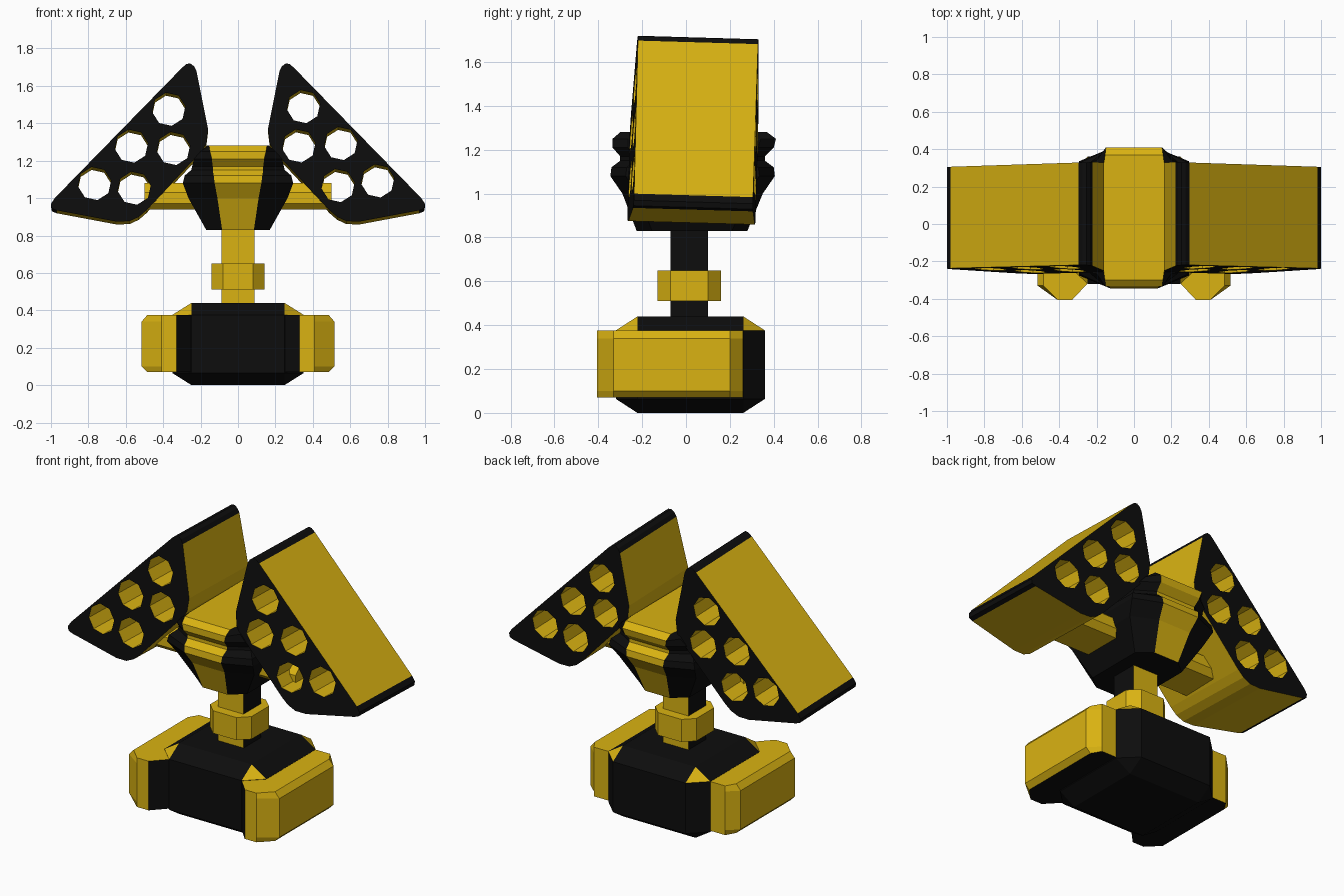
import bpy, bmesh, math
from mathutils import Vector

if "Cube" in bpy.data.objects:
    bpy.data.objects.remove(bpy.data.objects["Cube"])


def material(name, rgb):
    m = bpy.data.materials.new(name)
    m.diffuse_color = (*rgb, 1)
    m.use_nodes = True
    m.node_tree.nodes["Principled BSDF"].inputs["Base Color"].default_value = m.diffuse_color
    return m


BLACK = material("black", (0.004, 0.004, 0.004))
YELLOW = material("yellow", (0.70, 0.45, 0.006))


def finish(bm, name, yellow=None):
    """Turn the bmesh into an object; yellow(face) picks the yellow faces."""
    bmesh.ops.recalc_face_normals(bm, faces=bm.faces[:])
    bm.normal_update()
    if yellow:
        for f in bm.faces:
            f.material_index = 1 if yellow(f) else 0
    me = bpy.data.meshes.new(name)
    me.materials.append(BLACK)
    me.materials.append(YELLOW)
    bm.to_mesh(me)
    bm.free()
    ob = bpy.data.objects.new(name, me)
    bpy.context.collection.objects.link(ob)
    return ob


def loft(name, rings, yellow):
    """Skin a stack of equal-length point rings and cap both ends."""
    bm = bmesh.new()
    vs = [[bm.verts.new(p) for p in r] for r in rings]
    n = len(rings[0])
    for a, b in zip(vs, vs[1:]):
        for i in range(n):
            j = (i + 1) % n
            bm.faces.new((a[i], a[j], b[j], b[i]))
    bm.faces.new(vs[0])
    bm.faces.new(vs[-1])
    return finish(bm, name, yellow)


def oct_ring(z, y0, y1, f, w, c):
    """Chamfered rectangle: front half-width f, full half-width w."""
    half = [(f, y0), (w, y0 + c), (w, y1 - c), (f, y1)]
    return [(x, y, z) for x, y in half] + [(-x, y, z) for x, y in half[::-1]]


# Base block: chamfered box with yellow top corners
bm = bmesh.new()
bmesh.ops.create_cube(bm, size=2)
bmesh.ops.bevel(bm, geom=bm.edges[:], offset=0.29, segments=1, affect='EDGES')
for v in bm.verts:
    v.co = Vector((v.co.x * 0.35, 0.02 + v.co.y * 0.34, 0.22 + v.co.z * 0.22))
finish(bm, "base", lambda f: len(f.verts) == 3 and f.normal.z > 0)


# Side blocks of the base
def side_block(s, name):
    rings = []
    for z, e in ((0.07, 0.03), (0.1, 0), (0.34, 0), (0.375, 0.03)):
        plan = [(0.25, -0.32), (0.33, -0.405), (0.41, -0.405), (0.515 - e, -0.33),
                (0.515 - e, 0.2), (0.45, 0.26), (0.3, 0.26)]
        rings.append([(s * x, y, z) for x, y in plan])
    loft(name, rings, lambda f: f.normal.z > -0.9 and f.normal.x * s > -0.3)


# Post and collar
loft("post", [[(x, y, z) for x, y in ((-0.087, -0.07), (0.087, -0.07), (0.087, 0.1), (-0.087, 0.1))]
              for z in (0.42, 0.85)], lambda f: abs(f.normal.y) > 0.5)
loft("collar", [oct_ring(z, -0.13, 0.16, 0.08, 0.142, 0.06) for z in (0.51, 0.65)],
     lambda f: True)

# Cradle between the pods: two stacked bulges, yellow centre stripe
levels = [(0.83, -0.225, 0.28, 0.085, 0.17), (1.0, -0.29, 0.35, 0.11, 0.265),
          (1.08, -0.345, 0.405, 0.125, 0.295), (1.12, -0.34, 0.40, 0.13, 0.285),
          (1.15, -0.30, 0.36, 0.135, 0.25), (1.17, -0.30, 0.36, 0.135, 0.245),
          (1.21, -0.335, 0.40, 0.14, 0.235), (1.25, -0.335, 0.41, 0.15, 0.20),
          (1.28, -0.30, 0.37, 0.155, 0.165)]
loft("cradle", [oct_ring(z, y0, y1, f, w, 0.07) for z, y0, y1, f, w in levels],
     lambda f: abs(f.calc_center_median().x) < 0.01 and f.normal.z > -0.9)

# Cross arm carrying both pods
arm = [(-0.12, 0.94), (0.12, 0.94), (0.15, 0.98), (0.15, 1.04), (0.1, 1.08), (-0.1, 1.08),
       (-0.15, 1.03), (-0.15, 0.97)]
loft("cross_arm", [[(x, y, z) for y, z in arm] for x in (-0.5, 0.5)], lambda f: True)

# Launcher pods: rounded triangular prisms pierced by five octagonal tubes
OUTLINE = [(0.235, 1.705), (0.255, 1.72), (0.275, 1.717), (0.298, 1.698), (0.98, 1.0), (1.0, 0.97),
           (0.995, 0.945), (0.97, 0.935), (0.65, 0.875), (0.58, 0.877), (0.53, 0.9), (0.49, 0.935),
           (0.19, 1.255), (0.17, 1.29), (0.16, 1.37), (0.222, 1.68)]
TUBES = [(0.36, 1.482), (0.335, 1.272), (0.56, 1.285), (0.545, 1.06), (0.757, 1.085)]
BLACK_SIDES = {0, 1, 2, 4, 5, 6, 15}


def pod(s, name):
    bm = bmesh.new()
    loops = [[(s * x, z) for x, z in OUTLINE]]
    for cx, cz in TUBES:
        loops.append([(s * cx - 0.01 + 0.09 * math.cos(a), cz + 0.007 * s + 0.09 * math.sin(a))
                      for a in (math.radians(45 * k + 10) for k in range(8))])
    rims = ([], [])
    for k, pts in enumerate(loops):
        # front and back plates are slightly skewed planes
        fr = [bm.verts.new((x, -0.22 + 0.05 * (abs(x) - 0.25) + 0.074 * (z - 1.72), z)) for x, z in pts]
        bk = [bm.verts.new((x, 0.33 - 0.026 * (abs(x) - 0.25) + 0.007 * (z - 1.72), z - 0.016)) for x, z in pts]
        n = len(pts)
        for i in range(n):
            j = (i + 1) % n
            f = bm.faces.new((fr[i], fr[j], bk[j], bk[i]))
            f.material_index = 0 if k == 0 and i in BLACK_SIDES else 1
            rims[0].append(bm.edges.get((fr[i], fr[j])))
            rims[1].append(bm.edges.get((bk[i], bk[j])))
    for edges, ny in zip(rims, (-1, 1)):
        bmesh.ops.triangle_fill(bm, edges=edges, use_beauty=True, normal=(0, ny, 0))
    for f in bm.faces:
        if len(f.verts) == 3:
            f.material_index = 0
    finish(bm, name)


for s, side in ((1, "right"), (-1, "left")):
    side_block(s, side + "_base_block")
    pod(s, side + "_pod")
